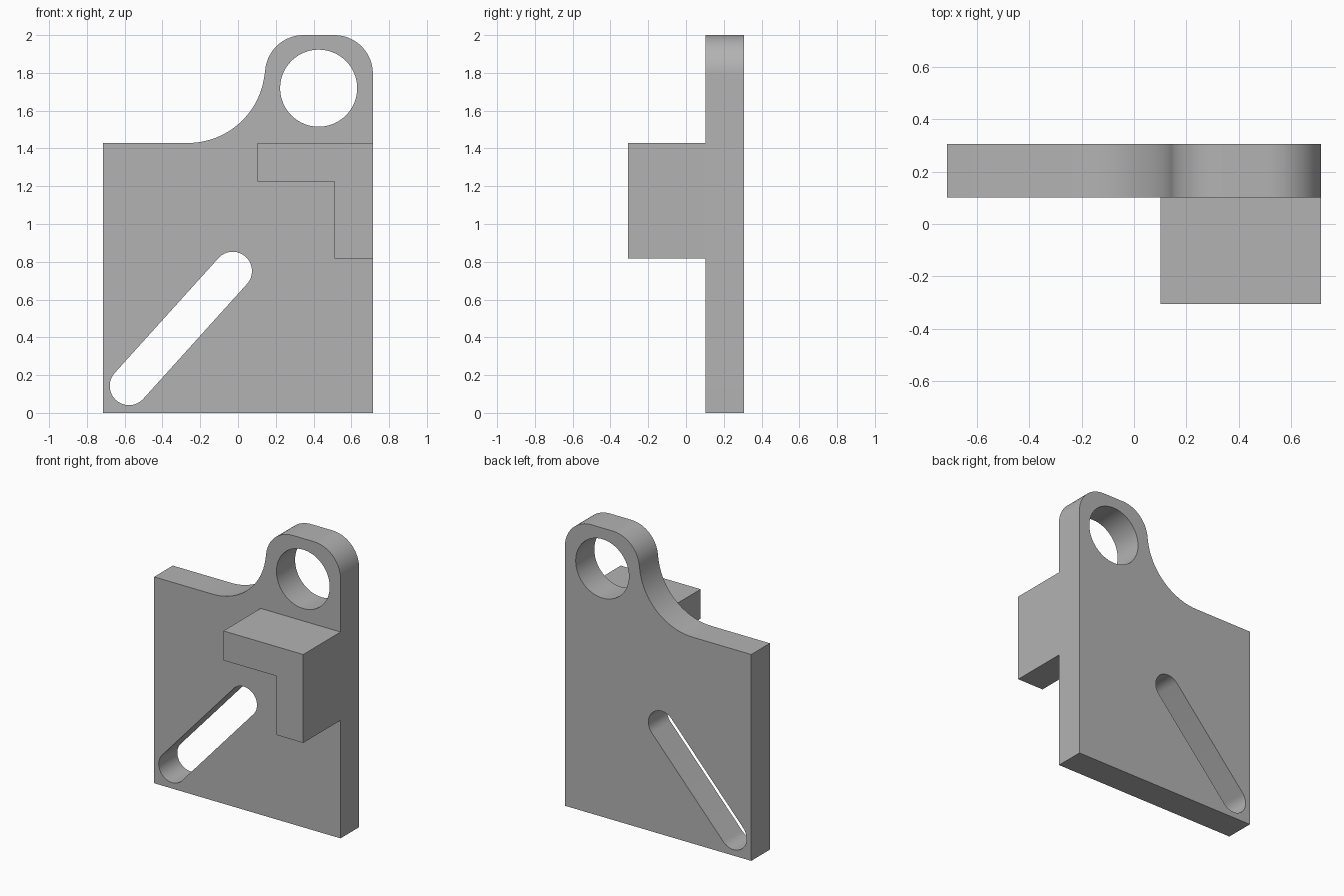
import bpy, bmesh
from math import sin, cos, atan2, pi, radians
from mathutils import Matrix

cube = bpy.data.objects.get("Cube")
if cube:
    bpy.data.objects.remove(cube, do_unlink=True)

grey = bpy.data.materials.new("grey")
grey.use_nodes = True
colour = (0.45, 0.45, 0.45, 1)
grey.diffuse_color = colour
grey.node_tree.nodes["Principled BSDF"].inputs["Base Color"].default_value = colour


def arc(cx, cz, r, start, end, steps=24):
    """Points on an arc, angles in radians."""
    angles = [start + (end - start) * i / steps for i in range(steps + 1)]
    return [(cx + r * cos(a), cz + r * sin(a)) for a in angles]


def extruded(name, loops, front, back):
    """Solid from closed x-z loops (outline first, then holes) between two y values."""
    curve = bpy.data.curves.new(name, "CURVE")
    curve.dimensions = "2D"
    curve.fill_mode = "BOTH"
    curve.extrude = (back - front) / 2
    for loop in loops:
        spline = curve.splines.new("POLY")
        spline.points.add(len(loop) - 1)
        for point, (x, z) in zip(spline.points, loop):
            point.co = (x, z, 0, 1)
        spline.use_cyclic_u = True
    helper = bpy.data.objects.new(name + " curve", curve)
    bpy.context.scene.collection.objects.link(helper)
    bpy.context.view_layer.update()
    graph = bpy.context.evaluated_depsgraph_get()
    mesh = bpy.data.meshes.new_from_object(helper.evaluated_get(graph))
    bpy.data.objects.remove(helper, do_unlink=True)

    # Stand the profile upright and weld the caps to the walls
    mesh.transform(Matrix.Translation((0, (front + back) / 2, 0)) @ Matrix.Rotation(pi / 2, 4, "X"))
    bm = bmesh.new()
    bm.from_mesh(mesh)
    bmesh.ops.remove_doubles(bm, verts=bm.verts, dist=1e-5)
    bmesh.ops.recalc_face_normals(bm, faces=bm.faces)
    bm.to_mesh(mesh)
    bm.free()
    mesh.name = name
    mesh.materials.clear()
    mesh.materials.append(grey)
    mesh.shade_smooth()
    mesh.set_sharp_from_angle(angle=radians(30))
    obj = bpy.data.objects.new(name, mesh)
    bpy.context.scene.collection.objects.link(obj)
    return obj


SIDE, DEPTH, SHOULDER = 0.714, 0.306, 1.429
PLATE_FRONT = 0.102
CORNER, SWEEP = 0.204, 0.408

# Plate outline: square body, rounded lug, concave sweep down to the shoulder
lug_z = 2 - CORNER
lug_left, lug_right = 0.347, SIDE - CORNER
sweep_x, sweep_z = -0.265, SHOULDER + SWEEP
tangent = atan2(lug_z - sweep_z, lug_left - sweep_x)
outline = [(-SIDE, 0), (SIDE, 0)]
outline += arc(lug_right, lug_z, CORNER, 0, pi / 2)
outline += arc(lug_left, lug_z, CORNER, pi / 2, pi + tangent)
outline += arc(sweep_x, sweep_z, SWEEP, tangent, -pi / 2)[1:]
outline += [(-SIDE, SHOULDER)]

# Round hole in the lug
hole = arc(0.427, 1.719, CORNER, 0, 2 * pi, 64)[:-1]

# Slanted slot with round ends
low, high, slot_r = (-0.577, 0.143), (-0.028, 0.751), 0.102
slant = atan2(high[1] - low[1], high[0] - low[0])
slot = arc(*high, slot_r, slant - pi / 2, slant + pi / 2)
slot += arc(*low, slot_r, slant + pi / 2, slant + 3 * pi / 2)

extruded("plate", [outline, hole, slot], PLATE_FRONT, DEPTH)

# L-shaped block projecting from the front
bracket = [(0.102, SHOULDER), (0.102, 1.225), (0.51, 1.225),
           (0.51, 0.817), (SIDE, 0.817), (SIDE, SHOULDER)]
extruded("bracket", [bracket], -DEPTH, PLATE_FRONT)
